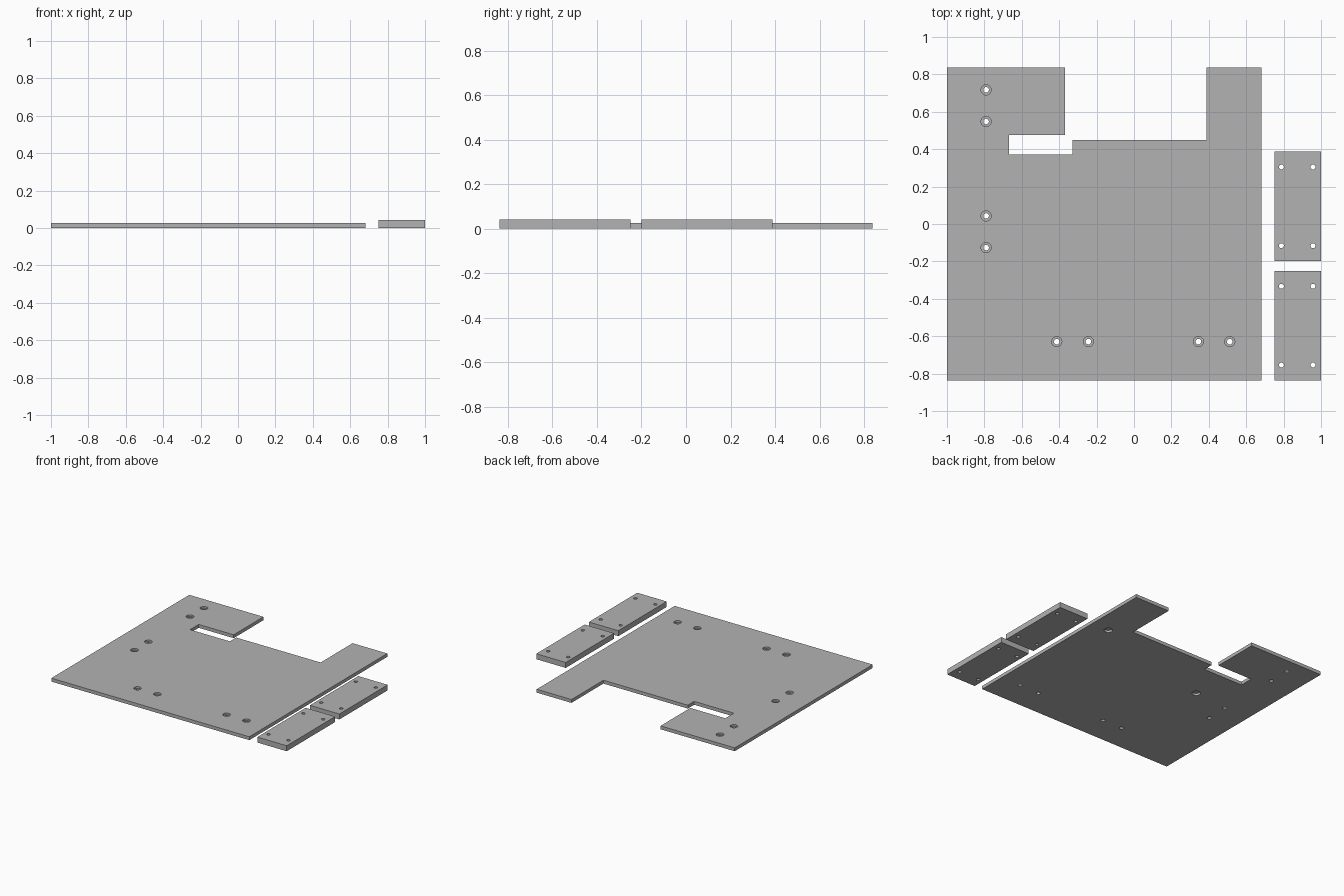
import bpy
import bmesh

cube = bpy.data.objects.get("Cube")
if cube:
    bpy.data.objects.remove(cube, do_unlink=True)

GREY = (0.45, 0.45, 0.45, 1)
mat = bpy.data.materials.new("plain grey")
mat.use_nodes = True
mat.diffuse_color = GREY
mat.node_tree.nodes["Principled BSDF"].inputs["Base Color"].default_value = GREY

BASE_T, BAR_T, EPS = 0.026, 0.042, 0.02


def slab(name, outline, thickness):
    """Extrude a flat outline up from the floor."""
    bm = bmesh.new()
    face = bm.faces.new([bm.verts.new((x, y, 0)) for x, y in outline])
    top = bmesh.ops.extrude_face_region(bm, geom=[face])["geom"]
    verts = [v for v in top if isinstance(v, bmesh.types.BMVert)]
    bmesh.ops.translate(bm, verts=verts, vec=(0, 0, thickness))
    bmesh.ops.recalc_face_normals(bm, faces=bm.faces[:])
    mesh = bpy.data.meshes.new(name)
    bm.to_mesh(mesh)
    bm.free()
    mesh.materials.append(mat)
    obj = bpy.data.objects.new(name, mesh)
    bpy.context.collection.objects.link(obj)
    return obj


def drill(obj, points, radius, z0, z1):
    """Cut round holes between two heights."""
    for i, (x, y) in enumerate(points):
        bpy.ops.mesh.primitive_cylinder_add(
            vertices=32, radius=radius, depth=z1 - z0, location=(x, y, (z0 + z1) / 2))
        cutter = bpy.context.object
        cutter.name = f"{obj.name}_hole_cutter_{i}"
        cutter.data.materials.append(mat)
        cutter.hide_render = True
        cutter.hide_set(True)
        mod = obj.modifiers.new("hole", "BOOLEAN")
        mod.operation = "DIFFERENCE"
        mod.solver = "EXACT"
        mod.object = cutter
        # apply the cut, then drop the helper
        bpy.context.view_layer.objects.active = obj
        bpy.ops.object.modifier_apply(modifier=mod.name)
        bpy.data.objects.remove(cutter, do_unlink=True)


# Large base plate with a slot and a wide cut-out along the back
base = slab("base_plate", [
    (-1, -0.837), (0.682, -0.837), (0.682, 0.837), (0.387, 0.837),
    (0.387, 0.449), (-0.33, 0.449), (-0.33, 0.372), (-0.667, 0.372),
    (-0.667, 0.476), (-0.37, 0.476), (-0.37, 0.837), (-1, 0.837)], BASE_T)

# Counterbored screw holes along the right side and the front
screws = [(-0.791, y) for y in (0.717, 0.548, 0.043, -0.126)]
screws += [(x, -0.629) for x in (-0.413, -0.244, 0.344, 0.512)]
drill(base, screws, 0.027, BASE_T / 2, BASE_T + EPS)
drill(base, screws, 0.015, -EPS, BASE_T + EPS)

# Blind round pockets in the underside
drill(base, [(0.536, 0.36), (-0.5, 0.08)], 0.03, -EPS, 0.016)

# Two loose bars on the left side, each with four through holes
for name, y0 in (("front_bar", -0.837), ("back_bar", -0.199)):
    y1 = y0 + 0.587
    bar = slab(name, [(0.75, y0), (1, y0), (1, y1), (0.75, y1)], BAR_T)
    holes = [(x, y) for x in (0.788, 0.957) for y in (y0 + 0.083, y1 - 0.083)]
    drill(bar, holes, 0.013, -EPS, BAR_T + EPS)

# Flat faces, smooth hole walls
for obj in (base, bpy.data.objects["front_bar"], bpy.data.objects["back_bar"]):
    bpy.ops.object.select_all(action="DESELECT")
    obj.select_set(True)
    bpy.context.view_layer.objects.active = obj
    bpy.ops.object.shade_smooth_by_angle()
